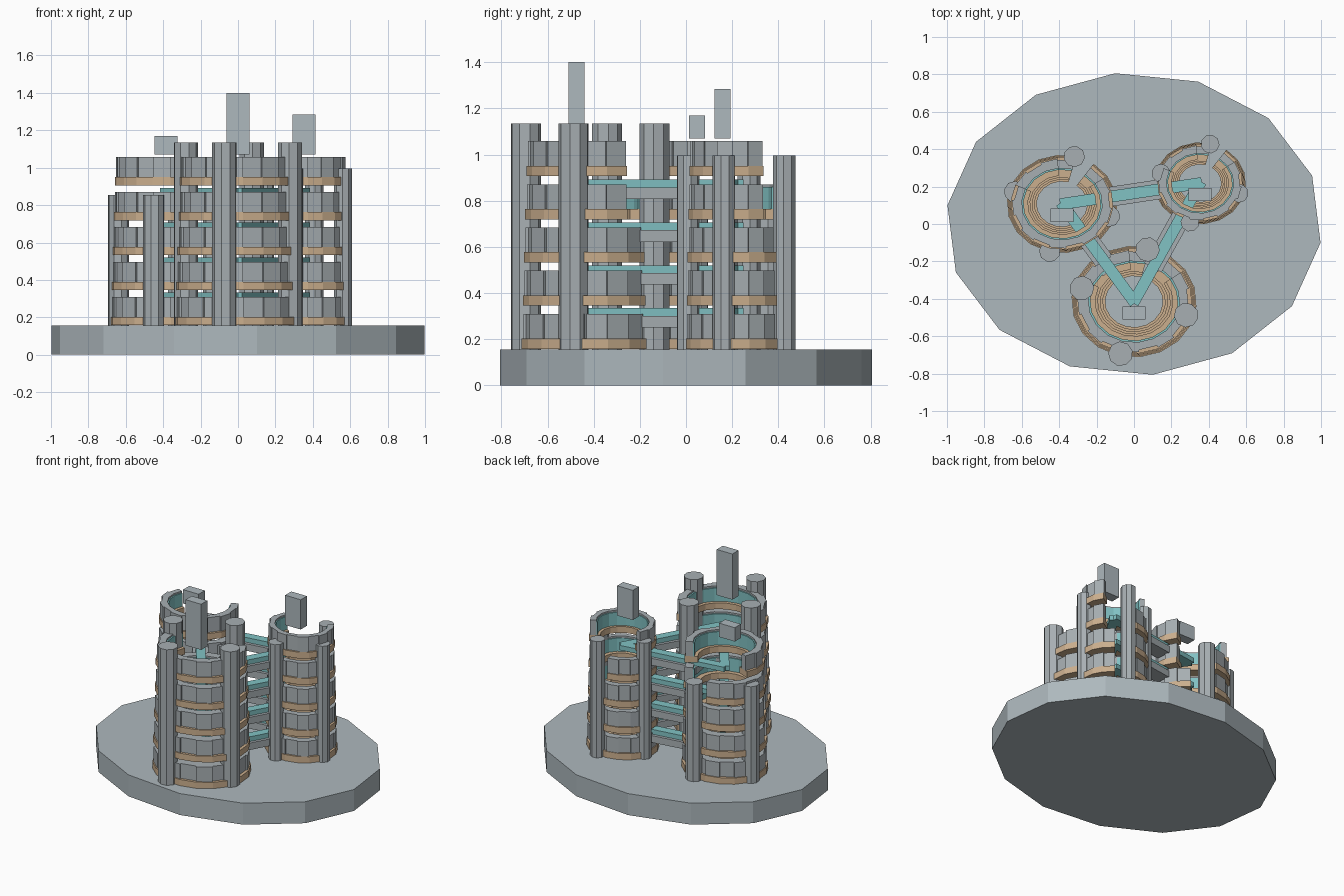
import bpy, bmesh
from math import sin, cos, radians, atan2, pi
from mathutils import Matrix, Vector

old = bpy.data.objects.get("Cube")
if old:
    bpy.data.objects.remove(old)


def material(name, rgb):
    m = bpy.data.materials.new(name)
    m.use_nodes = True
    m.diffuse_color = (*rgb, 1)
    m.node_tree.nodes["Principled BSDF"].inputs["Base Color"].default_value = (*rgb, 1)
    return m


STONE = material("pale_stone", (0.42, 0.48, 0.51))
CONCRETE = material("grey_concrete", (0.39, 0.43, 0.45))
TAN = material("tan_trim", (0.60, 0.43, 0.27))
TEAL = material("teal_glass", (0.22, 0.54, 0.55))


def finish(bm, name, mat):
    bmesh.ops.recalc_face_normals(bm, faces=bm.faces)
    mesh = bpy.data.meshes.new(name)
    bm.to_mesh(mesh)
    bm.free()
    mesh.materials.append(mat)
    obj = bpy.data.objects.new(name, mesh)
    bpy.context.scene.collection.objects.link(obj)
    return obj


def prism(bm, outline, z0, z1):
    """Extrude a flat outline between two heights."""
    low = [bm.verts.new((x, y, z0)) for x, y in outline]
    high = [bm.verts.new((x, y, z1)) for x, y in outline]
    bm.faces.new(low[::-1])
    bm.faces.new(high)
    for i in range(len(low)):
        j = (i + 1) % len(low)
        bm.faces.new((low[i], low[j], high[j], high[i]))


def ngon(cx, cy, rx, ry, n, phase=0):
    return [(cx + rx * cos(phase + 2 * pi * i / n),
             cy + ry * sin(phase + 2 * pi * i / n)) for i in range(n)]


def wedge(bm, c, r0, r1, a0, a1, z0, z1):
    """One segment of a slightly squashed ring."""
    pts = [(r0, a0), (r1, a0), (r1, a1), (r0, a1)]
    prism(bm, [(c[0] + r * cos(a), c[1] + SQUASH * r * sin(a)) for r, a in pts], z0, z1)


def box(bm, centre, size, angle=0):
    mat = (Matrix.Translation(centre) @ Matrix.Rotation(angle, 4, "Z")
           @ Matrix.Diagonal((*size, 1)))
    bmesh.ops.create_cube(bm, size=1, matrix=mat)


BASE_TOP = 0.155
PITCH = 0.187
SQUASH = 0.89
SEGMENTS = 18
STEP = 2 * pi / SEGMENTS
START = radians(35)
# Missing segments of each floor, counted from START
OPENINGS = [range(1, 2)] * 3 + [range(0, 3), range(0, 6)]

# Ground slab
bm = bmesh.new()
prism(bm, ngon(0, 0, 1.005, 0.81, 14, radians(18.6)), 0, BASE_TOP)
finish(bm, "ground_slab", STONE)

# name, centre, ring radius, column circle, column radius, column top, block top
TOWERS = [
    ("front", (0.0, -0.415), 0.335, 0.288, 0.066, 1.135, 1.40),
    ("left_hand", (-0.385, 0.107), 0.295, 0.262, 0.057, 0.855, 1.17),
    ("right_hand", (0.353, 0.218), 0.246, 0.216, 0.050, 0.995, 1.285),
]

for name, c, radius, circle, col_r, col_top, block_top in TOWERS:
    trim, walls, glass = bmesh.new(), bmesh.new(), bmesh.new()
    for floor, opening in enumerate(OPENINGS):
        z = BASE_TOP + 0.003 + floor * PITCH
        r = radius * (1 - 0.017 * floor)
        inner = radius * (0.46 + 0.04 * floor)
        for k in range(SEGMENTS):
            if k in opening:
                continue
            a0 = START + k * STEP
            a1 = a0 + STEP
            outer = r * (0.975 if k % 2 else 0.935)
            wedge(trim, c, inner, r, a0, a1, z, z + 0.045)
            wedge(walls, c, radius * 0.73, outer, a0, a1, z + 0.045, z + 0.152)
            wedge(glass, c, radius * 0.70, radius * 0.73, a0, a1, z + 0.045, z + 0.14)
    finish(trim, name + "_floor_slabs", TAN)
    finish(walls, name + "_wall_panels", CONCRETE)
    finish(glass, name + "_inner_glazing", TEAL)

    # Four service columns around the rings
    bm = bmesh.new()
    for q in range(4):
        a = radians(75.5 + 90 * q)
        prism(bm, ngon(c[0] + circle * cos(a), c[1] + circle * sin(a), col_r, col_r, 9, a),
              BASE_TOP, col_top)
    finish(bm, name + "_columns", CONCRETE)

    # Block above the tower
    bm = bmesh.new()
    bottom = 1.07
    box(bm, (c[0], c[1] - 0.06, (bottom + block_top) / 2), (0.125, 0.07, block_top - bottom))
    finish(bm, name + "_roof_block", STONE)

# Sky bridges between every pair of towers
decks, glass = bmesh.new(), bmesh.new()
for i, j in ((0, 1), (0, 2), (1, 2)):
    a, b = Vector(TOWERS[i][1]), Vector(TOWERS[j][1])
    d = b - a
    unit = d.normalized()
    angle = atan2(d.y, d.x)
    p = a + unit * TOWERS[i][2] * 0.62
    q = b - unit * TOWERS[j][2] * 0.62
    for level in range(4):
        z = 0.25 + level * 0.186
        mid = (p + q) / 2
        box(decks, (mid.x, mid.y, z + 0.025), ((q - p).length, 0.105, 0.05), angle)
        mid = (a + b) / 2
        box(glass, (mid.x, mid.y, z + 0.067), (d.length + 0.02, 0.062, 0.034), angle)
finish(decks, "bridge_decks", CONCRETE)
finish(glass, "bridge_glazing", TEAL)
